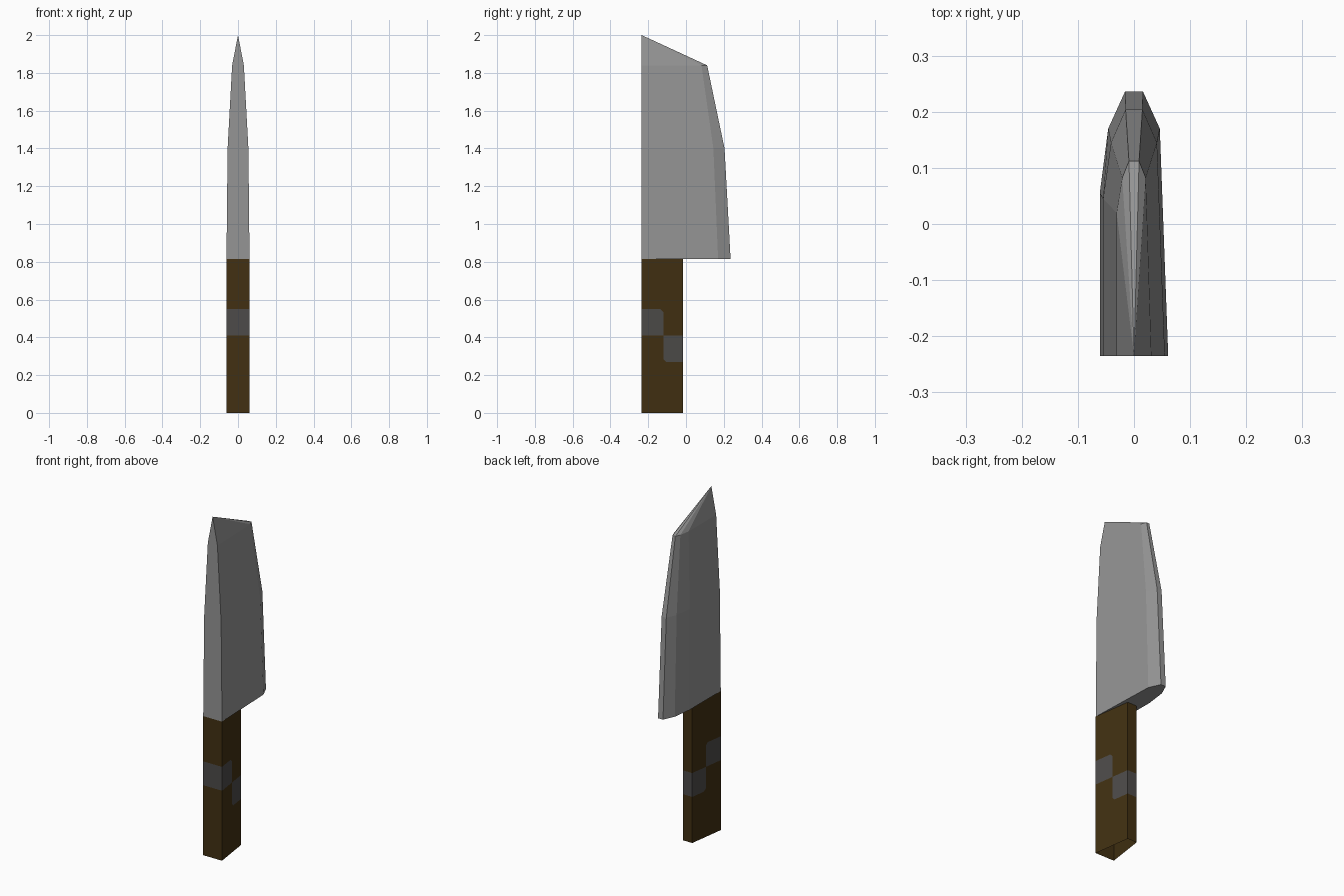
import bpy, bmesh

if "Cube" in bpy.data.objects:
    bpy.data.objects.remove(bpy.data.objects["Cube"])


def material(name, rgb):
    m = bpy.data.materials.new(name)
    m.diffuse_color = (*rgb, 1)
    m.use_nodes = True
    m.node_tree.nodes["Principled BSDF"].inputs["Base Color"].default_value = m.diffuse_color
    return m


steel = material("blade steel", (0.30, 0.30, 0.30))
wood = material("dark wood", (0.054, 0.030, 0.006))
band = material("grey band", (0.075, 0.071, 0.068))


def finish(name, bm, mats):
    mesh = bpy.data.meshes.new(name)
    bm.to_mesh(mesh)
    bm.free()
    for m in mats:
        mesh.materials.append(m)
    ob = bpy.data.objects.new(name, mesh)
    bpy.context.collection.objects.link(ob)
    return ob


def strip(lo, hi):
    """Pairs of neighbouring verts around two closed rings."""
    n = len(lo)
    return [(lo[i], lo[(i + 1) % n], hi[(i + 1) % n], hi[i]) for i in range(n)]


# Blade: wedge-shaped rings that shrink upward and meet in the tip.
# z, spine half width, belly y, bevel half width, bevel y, edge half width, edge y
SECTIONS = [
    (0.815, 0.061, 0.055, 0.046, 0.17, 0.016, 0.236),
    (1.40, 0.055, 0.045, 0.041, 0.145, 0.015, 0.204),
    (1.84, 0.031, 0.02, 0.021, 0.082, 0.009, 0.112),
]
SPINE = -0.235
bm = bmesh.new()
rings = []
for z, sw, by, vw, vy, ew, ey in SECTIONS:
    outline = [(-sw, SPINE), (sw, SPINE), (vw, vy), (ew, ey),
               (-ew, ey), (-vw, vy), (-sw, by)]
    rings.append([bm.verts.new((x, y, z)) for x, y in outline])
for lo, hi in zip(rings, rings[1:]):
    for quad in strip(lo, hi):
        bm.faces.new(quad)
tip = bm.verts.new((0, SPINE, 2.0))
top = rings[-1]
for i, v in enumerate(top):
    bm.faces.new((v, top[(i + 1) % len(top)], tip))
bm.faces.new(rings[0][::-1])
finish("blade", bm, [steel])

# Handle: open-ended tapered tube, gridded so the stepped band can be coloured
STEP, R = -0.12, 0.015
BACK = -0.015
ys = [SPINE, STEP - R, STEP, STEP + R, BACK]
zs = [0, 0.27, 0.27 + R, 0.41, 0.55 - R, 0.55, 0.815]


def half_width(y):
    return 0.061 - 0.031 * (y - SPINE) / (BACK - SPINE)


outline = [(half_width(y), y) for y in ys] + [(-half_width(y), y) for y in reversed(ys)]
bm = bmesh.new()
rings = [[bm.verts.new((x, y, z)) for x, y in outline] for z in zs]
for lo, hi in zip(rings, rings[1:]):
    for quad in strip(lo, hi):
        c = sum((v.co for v in quad), quad[0].co * 0) / 4
        # band sits high on the front half, low on the back half
        z0, z1, corner_z = (0.41, 0.55, 0.55) if c.y < STEP else (0.27, 0.41, 0.27)
        inside = z0 < c.z < z1
        if inside and abs(c.y - STEP) < R and abs(c.z - corner_z) < R:
            # cut the outer corner of the band diagonally
            k = min(range(4), key=lambda i: abs(quad[i].co.y - STEP)
                    + abs(quad[i].co.z - corner_z))
            a, b, d, e = (quad[(k + j) % 4] for j in (-1, 0, 1, 2))
            bm.faces.new((a, b, d)).material_index = 0
            bm.faces.new((d, e, a)).material_index = 1
        else:
            bm.faces.new(quad).material_index = int(inside)
finish("handle", bm, [wood, band])
